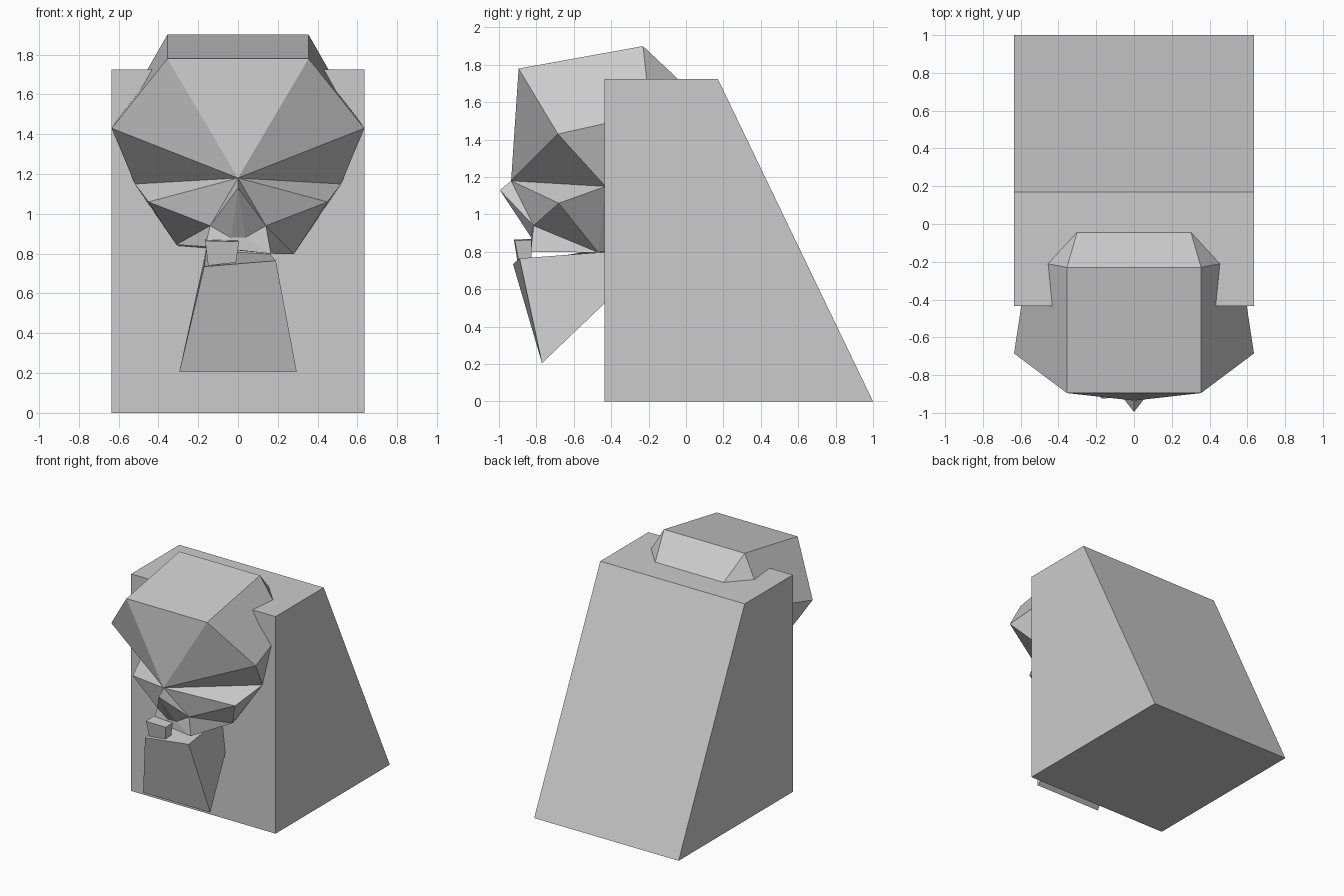
import bpy
import bmesh

cube = bpy.data.objects.get("Cube")
if cube:
    bpy.data.objects.remove(cube, do_unlink=True)

stone = bpy.data.materials.new("grey_stone")
stone.use_nodes = True
GREY = (0.6, 0.6, 0.6, 1)
stone.diffuse_color = GREY
stone.node_tree.nodes["Principled BSDF"].inputs["Base Color"].default_value = GREY


def build(name, points, faces):
    """Make a flat-shaded closed solid from named corners."""
    bm = bmesh.new()
    verts = {key: bm.verts.new(co) for key, co in points.items()}
    for face in faces:
        bm.faces.new([verts[key] for key in face])
    bmesh.ops.recalc_face_normals(bm, faces=bm.faces)
    mesh = bpy.data.meshes.new(name)
    bm.to_mesh(mesh)
    bm.free()
    mesh.materials.append(stone)
    obj = bpy.data.objects.new(name, mesh)
    bpy.context.collection.objects.link(obj)
    return obj


def prism(name, first, second):
    """Join two matching outlines into a solid."""
    n = len(first)
    points = dict(enumerate(first + second))
    faces = [range(n), range(n, 2 * n)]
    faces += [(i, (i + 1) % n, n + (i + 1) % n, n + i) for i in range(n)]
    return build(name, points, faces)


# Wedge-shaped support block
HALF = 0.635
side = [(-0.435, 0), (1, 0), (0.17, 1.725), (-0.435, 1.725)]
prism("support_block", [(-HALF, y, z) for y, z in side],
      [(HALF, y, z) for y, z in side])

# Head: corners on the left half, then mirrored
half = {
    "crown_front": (0.355, -0.895, 1.78),
    "crown_rear": (0.355, -0.23, 1.90),
    "crown_back": (0.26, 0.10, 1.59),
    "temple": (HALF, -0.685, 1.43),
    "temple_back": (0.56, -0.19, 1.54),
    "ear": (0.518, -0.43, 1.15),
    "cheek": (0.45, -0.68, 1.06),
    "nostril": (0.14, -0.815, 0.94),
    "lip": (0.035, -0.83, 0.88),
    "chin": (0.165, -0.83, 0.80),
    "jaw": (0.28, -0.47, 0.797),
    "nape": (0.26, -0.30, 0.82),
}
points = {"brow": (0, -0.935, 1.18), "nose_tip": (0, -0.995, 1.13)}
for key, (x, y, z) in half.items():
    points[key + "_l"] = (x, y, z)
    points[key + "_r"] = (-x, y, z)
# The right side of the jaw sits a little higher
points["jaw_r"] = (-0.31, -0.47, 0.845)
points["chin_r"] = (-0.165, -0.83, 0.835)

half_faces = [
    ("brow", "crown_front", "temple"),
    ("crown_front", "crown_rear", "temple_back", "temple"),
    ("crown_rear", "crown_back", "temple_back"),
    ("brow", "temple", "ear"),
    ("temple", "temple_back", "ear"),
    ("brow", "ear", "cheek"),
    ("brow", "cheek", "nostril"),
    ("brow", "nostril", "nose_tip"),
    ("nose_tip", "nostril", "lip"),
    ("cheek", "ear", "jaw"),
    ("cheek", "jaw", "nostril"),
    ("nostril", "jaw", "chin"),
    ("nostril", "chin", "lip"),
    ("ear", "nape", "jaw"),
    ("ear", "temple_back", "nape"),
    ("temple_back", "crown_back", "nape"),
]
faces = []
for suffix in ("_l", "_r"):
    for face in half_faces:
        faces.append([k if k in points else k + suffix for k in face])
# Faces that bridge the two halves
bands = ["brow", "crown_front", "crown_rear", "crown_back", "nape",
         "jaw", "chin", "lip", "nose_tip"]
for a, b in zip(bands, bands[1:]):
    ring = [a] if a in points else [a + "_r", a + "_l"]
    ring += [b] if b in points else [b + "_l", b + "_r"]
    faces.append(ring)
build("head", points, faces)

# Beard: slanted block below the chin, running into the support
front = [(-0.17, -0.925, 0.735), (0.19, -0.89, 0.765),
         (0.295, -0.77, 0.205), (-0.295, -0.77, 0.205)]
back = [(-0.16, -0.42, 0.82), (0.16, -0.42, 0.80),
        (0.19, -0.42, 0.54), (-0.19, -0.42, 0.54)]
prism("beard", front, back)

# Small tapered block at the mouth
front = [(-0.165, -0.92, 0.865), (0.005, -0.915, 0.86),
         (-0.01, -0.895, 0.755), (-0.15, -0.90, 0.74)]
back = [(x, -0.825, z + 0.005) for x, y, z in front]
prism("mouth_block", front, back)
